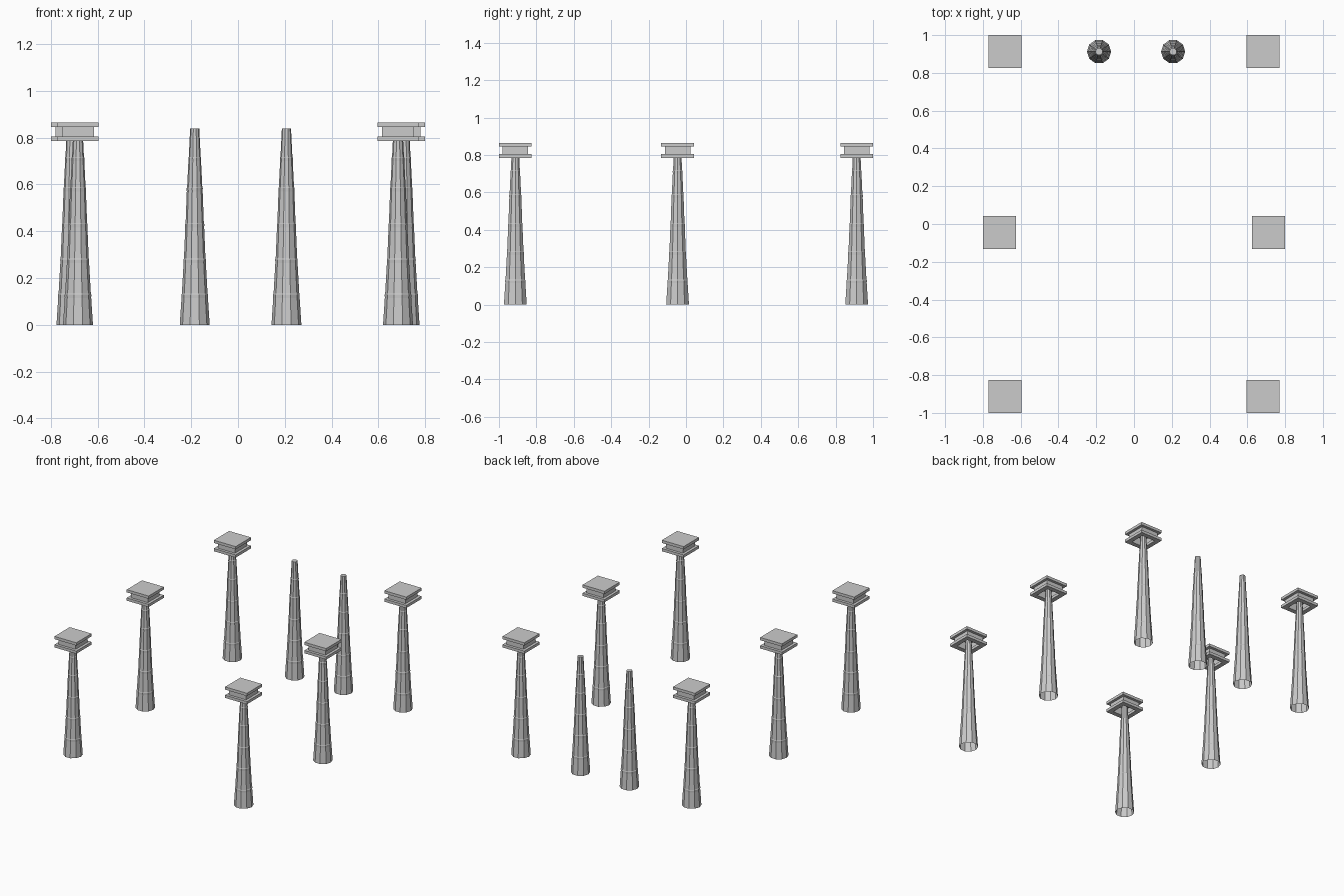
import bpy, bmesh, math

if "Cube" in bpy.data.objects:
    bpy.data.objects.remove(bpy.data.objects["Cube"])


def lathe(name, profile, sides, turn, close_end=True):
    """Spin a (radius, z) profile into a flat-faced solid of n sides."""
    bm = bmesh.new()
    rings = []
    for r, z in profile:
        rings.append([bm.verts.new((r * math.cos(turn + 2 * math.pi * i / sides),
                                    r * math.sin(turn + 2 * math.pi * i / sides), z))
                      for i in range(sides)])
    for a, b in zip(rings, rings[1:]):
        for i in range(sides):
            j = (i + 1) % sides
            bm.faces.new((a[i], a[j], b[j], b[i]))
    if close_end:
        bm.faces.new(rings[-1])
    return bm


def finish(bm, name):
    mesh = bpy.data.meshes.new(name)
    bm.to_mesh(mesh)
    bm.free()
    return mesh


def place(mesh, name, x, y):
    ob = bpy.data.objects.new(name, mesh)
    ob.location = (x, y, 0)
    bpy.context.collection.objects.link(ob)


# Tapered shaft: stacked sections with a small lip at each joint, open at the base
shaft_profile = [(0.064, 0)]
for z, r in [(0.125, 0.0565), (0.275, 0.0475), (0.425, 0.0405), (0.58, 0.034), (0.71, 0.027)]:
    shaft_profile += [(r, z - 0.01), (r + 0.0005, z + 0.005), (r - 0.0015, z + 0.008)]
shaft_profile.append((0.0195, 0.84))
shaft = finish(lathe("shaft", shaft_profile, 10, 0), "shaft")

# Square capital: flanged frame, hollow underneath, with a solid top plate
cap_profile = [(0.054, 0.845), (0.060, 0.845), (0.060, 0.805), (0.054, 0.805),
               (0.054, 0.785), (0.0875, 0.785), (0.0875, 0.805), (0.068, 0.805),
               (0.068, 0.845), (0.0875, 0.845), (0.0875, 0.865)]
root2 = math.sqrt(2)
cap_bm = lathe("cap", [(r * root2, z) for r, z in cap_profile], 4, math.pi / 4)
bm_ring = [v for v in cap_bm.verts][:4]
cap_bm.faces.new(bm_ring[::-1])  # ceiling inside the hollow
cap = finish(cap_bm, "capital")

# Three capped columns on each side
for side, label in ((-1, "left"), (1, "right")):
    for x, y, row in ((0.684, 0.9125, "back"), (0.712, -0.045, "middle"), (0.684, -0.9125, "front")):
        place(shaft, f"{label}_{row}_shaft", side * x, y)
        place(cap, f"{label}_{row}_capital", side * x, y)

# Two bare columns at the back
place(shaft, "bare_left_shaft", -0.185, 0.9125)
place(shaft, "bare_right_shaft", 0.207, 0.9125)
